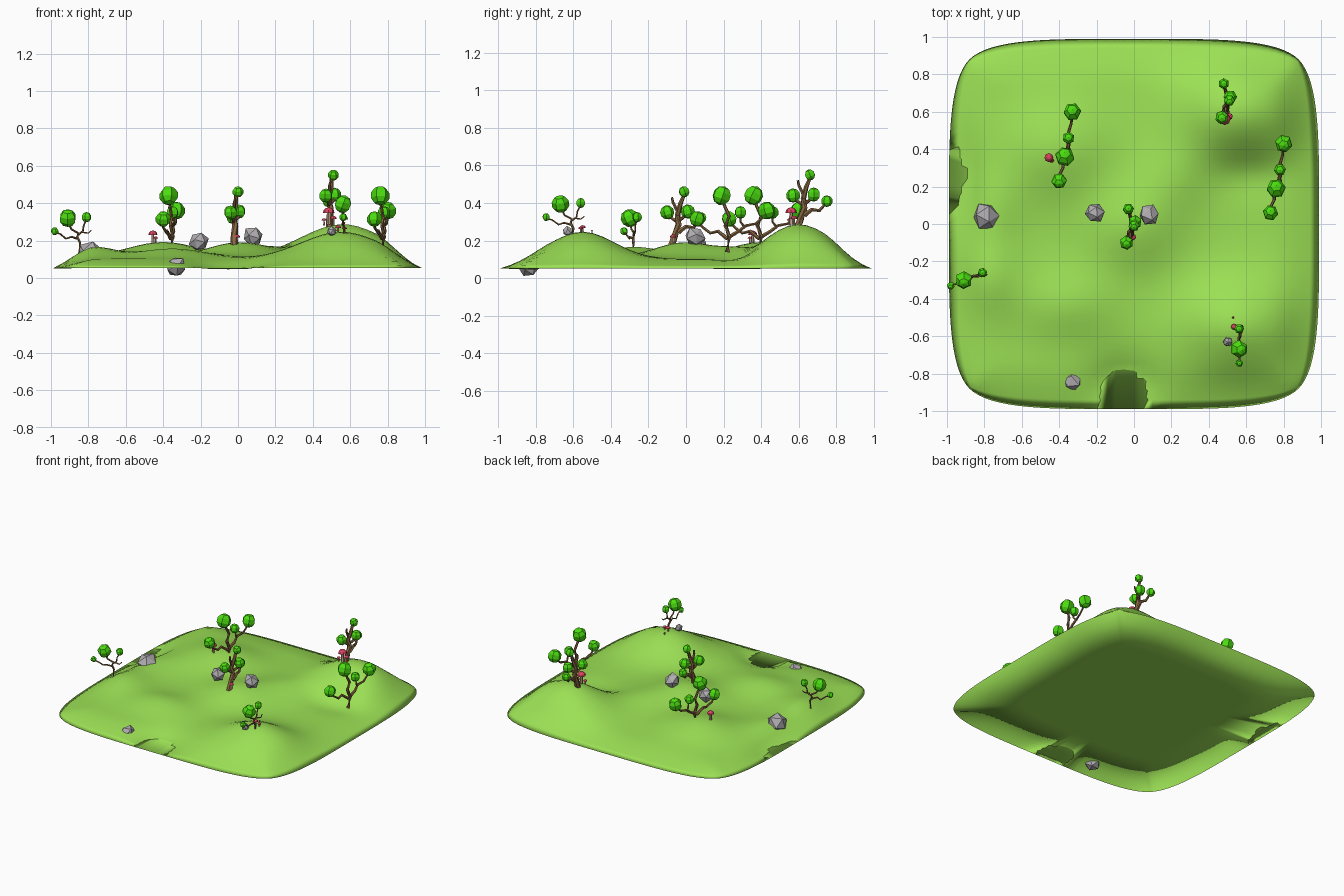
import bpy, bmesh, math, random
from mathutils import Vector, Matrix

if "Cube" in bpy.data.objects:
    bpy.data.objects.remove(bpy.data.objects["Cube"])

random.seed(4)


def material(name, r, g, b):
    m = bpy.data.materials.new(name)
    m.diffuse_color = (r, g, b, 1)
    m.use_nodes = True
    m.node_tree.nodes["Principled BSDF"].inputs["Base Color"].default_value = m.diffuse_color
    return m


GRASS = material("grass", 0.33, 0.75, 0.09)
LEAF = material("leaf", 0.07, 0.72, 0.005)
BARK = material("bark", 0.25, 0.14, 0.055)
STONE = material("stone", 0.44, 0.42, 0.44)
RED = material("mushroom_red", 0.72, 0.06, 0.12)
STEM = material("mushroom_stem", 0.6, 0.4, 0.28)


def finish(name, bm, mat, smooth=False):
    me = bpy.data.meshes.new(name)
    for f in bm.faces:
        f.smooth = smooth
    bm.to_mesh(me)
    bm.free()
    me.materials.append(mat)
    ob = bpy.data.objects.new(name, me)
    bpy.context.collection.objects.link(ob)
    return ob


# Hills: x, y, height, x spread, y spread (negative ones are hollows)
HILLS = [(0.56, 0.60, 0.185, 0.32, 0.25), (0.55, -0.55, 0.145, 0.30, 0.24),
         (0, -0.02, 0.085, 0.24, 0.22), (-0.4, 0.4, 0.09, 0.28, 0.25),
         (-0.35, -0.43, 0.055, 0.25, 0.18), (-0.79, -0.28, 0.065, 0.20, 0.20),
         (-0.75, 0.08, 0.04, 0.15, 0.2), (0.20, 0.25, 0.05, 0.2, 0.2),
         (0.62, 0.27, -0.035, 0.2, 0.12),
         (-0.05, -0.92, -0.10, 0.17, 0.18), (-0.96, 0.25, -0.10, 0.10, 0.22)]
FLOOR = 0.052


def height(x, y, d):
    h = 0.05 + sum(a * math.exp(-((x - cx) / sx) ** 2 - ((y - cy) / sy) ** 2)
                   for cx, cy, a, sx, sy in HILLS)
    return FLOOR + max(h, -0.006) * math.sin(math.pi / 2 * min(1, d / 0.26))


# Ground: rounded square sheet of hills closed by a flat underside
bm = bmesh.new()
bmesh.ops.create_grid(bm, x_segments=40, y_segments=40, size=1)
for v in bm.verts:
    u, w = v.co.x, v.co.y
    k = 0.99 - 0.11 * (u * w) ** 4
    v.co.x, v.co.y = u * k, w * k
    v.co.z = height(v.co.x, v.co.y, 1 - max(abs(u), abs(w)))
rim = [e for e in bm.edges if e.is_boundary]
ret = bmesh.ops.extrude_edge_only(bm, edges=rim)["geom"]
for v in [g for g in ret if isinstance(g, bmesh.types.BMVert)]:
    v.co.x *= 0.6
    v.co.y *= 0.6
bmesh.ops.contextual_create(bm, geom=[g for g in ret if isinstance(g, bmesh.types.BMEdge)])
bmesh.ops.recalc_face_normals(bm, faces=bm.faces)
finish("ground", bm, GRASS, True)


# Tapered six-sided branch along a bent path
def add_branch(bm, pts, r0, r1):
    pts = [Vector(p) for p in pts]
    rings = []
    for i, p in enumerate(pts):
        t = (pts[min(i + 1, len(pts) - 1)] - pts[max(i - 1, 0)]).normalized()
        q = t.to_track_quat('Z', 'Y')
        r = r0 + (r1 - r0) * i / (len(pts) - 1)
        rings.append([bm.verts.new(p + q @ Vector((r * math.cos(a), r * math.sin(a), 0)))
                      for a in [math.tau * k / 6 for k in range(6)]])
    for a, b in zip(rings, rings[1:]):
        for k in range(6):
            bm.faces.new((a[k], a[(k + 1) % 6], b[(k + 1) % 6], b[k]))
    bm.faces.new(rings[0][::-1])
    bm.faces.new(rings[-1])


# Tree kinds: branches (path, start radius, end radius) and leaf balls (x, y, z, radius)
SPREADING = (
    [([(0, 0, -.05), (.01, .01, .03), (0, -.01, .09), (.005, .01, .14), (-.01, -.03, .23)], .014, .008),
     ([(.005, .01, .03), (.015, .06, .06), (.01, .10, .09), (.025, .15, .10), (.03, .21, .15)], .011, .006),
     ([(0, 0, .02), (-.02, -.05, .06), (-.02, -.09, .05), (-.04, -.13, .08), (-.04, -.16, .11)], .011, .006),
     ([(.01, .09, .085), (.02, .07, .11), (.01, .07, .14)], .007, .005)],
    [(.03, .21, .17, .048), (.01, .07, .16, .034), (-.01, -.03, .25, .052), (-.04, -.16, .125, .042)])
TALL = (
    [([(0, -.02, -.03), (0, 0, .03), (.005, .02, .09), (-.005, .015, .14), (.01, .03, .20), (.01, .05, .25)], .021, .010),
     ([(.005, .02, .05), (.01, .06, .08), (0, .10, .075), (-.01, .14, .12)], .014, .007),
     ([(.003, .02, .10), (-.01, -.01, .12), (-.02, -.04, .14)], .010, .006),
     ([(0, .015, .16), (.0, -.01, .21), (.005, -.015, .235)], .010, .006),
     ([(0, .02, .11), (.03, .06, .14), (.025, .07, .15)], .010, .006)],
    [(.02, .05, .265, .030), (-.02, -.04, .155, .038), (-.01, .14, .125, .031), (.025, .07, .16, .038)])
TWIGGY = (
    [([(0, 0, -.04), (.005, 0, .03), (-.01, 0, .06), (-.005, .005, .08), (-.04, -.01, .10), (-.06, -.02, .14)], .008, .005),
     ([(-.005, 0, .07), (.02, .01, .09), (.025, .01, .12), (.04, .02, .155)], .006, .004),
     ([(-.01, 0, .05), (-.04, -.02, .06), (-.07, -.02, .05), (-.10, -.04, .075), (-.13, -.05, .085)], .006, .004),
     ([(.01, .0, .085), (.05, .0, .08), (.065, .01, .095)], .005, .003)],
    [(-.06, -.02, .16, .048), (.04, .02, .165, .027), (-.13, -.05, .09, .021)])


def tree(name, kind, loc, turn=0):
    m = Matrix.Translation(loc) @ Matrix.Rotation(math.radians(turn), 4, 'Z')
    bm = bmesh.new()
    for pts, r0, r1 in kind[0]:
        add_branch(bm, pts, r0, r1)
    bmesh.ops.recalc_face_normals(bm, faces=bm.faces)
    finish(name + "_branches", bm, BARK).matrix_world = m
    bm = bmesh.new()
    for x, y, z, r in kind[1]:
        tilt = Matrix.Rotation(random.uniform(-.5, .5), 4, 'X') @ Matrix.Rotation(random.random() * 6, 4, 'Z')
        bmesh.ops.create_uvsphere(bm, u_segments=6, v_segments=5, radius=r,
                                  matrix=Matrix.Translation((x, y, z)) @ tilt)
    finish(name + "_leaves", bm, LEAF).matrix_world = m


tree("left_spreading_tree", SPREADING, (-.36, .39, .19))
tree("right_spreading_tree", SPREADING, (.77, .22, .19))
tree("middle_tall_tree", TALL, (-.02, -.06, .195))
tree("hilltop_tall_tree", TALL, (.49, .61, .285))
tree("left_twiggy_tree", TWIGGY, (-.85, -.28, .16))
tree("front_twiggy_tree", TWIGGY, (.565, -.605, .235), 68)

# Rocks: x, y, z, radius
for i, (x, y, z, r) in enumerate([(-.79, .04, .125, .078), (-.21, .06, .195, .054), (.08, .05, .220, .056),
                                  (-.33, -.84, .060, .058), (.50, -.63, .25, .028)]):
    bm = bmesh.new()
    bmesh.ops.create_icosphere(bm, subdivisions=1, radius=r,
                               matrix=Matrix.Rotation(random.random() * 3, 4, (1, .4, .6)))
    for v in bm.verts:
        v.co *= random.uniform(.9, 1.08)
    finish(f"rock_{i + 1}", bm, STONE).location = (x, y, z)


# Mushrooms: base x, y, z and cap radius
def mushroom(name, x, y, z, r):
    bm = bmesh.new()
    bmesh.ops.create_cone(bm, cap_ends=True, segments=6, radius1=r * .4, radius2=r * .3, depth=r * 2.2,
                          matrix=Matrix.Translation((0, 0, r * .8)))
    finish(name + "_stem", bm, STEM).location = (x, y, z)
    bm = bmesh.new()
    bmesh.ops.create_uvsphere(bm, u_segments=8, v_segments=6, radius=r)
    for v in bm.verts:
        v.co.z = max(v.co.z, 0) * .95 + r * 1.7
    bmesh.ops.remove_doubles(bm, verts=bm.verts, dist=r * .01)
    finish(name + "_cap", bm, RED).location = (x, y, z)


for i, (x, y, z, r) in enumerate([(-.455, .355, .19, .024), (-.44, .34, .19, .012), (-.005, -.07, .19, .016),
                                  (.485, .56, .295, .031), (.51, .575, .285, .018), (.46, .55, .285, .013),
                                  (.535, -.55, .24, .016), (.57, -.56, .24, .013), (.53, -.50, .24, .006)]):
    mushroom(f"mushroom_{i + 1}", x, y, z, r)
